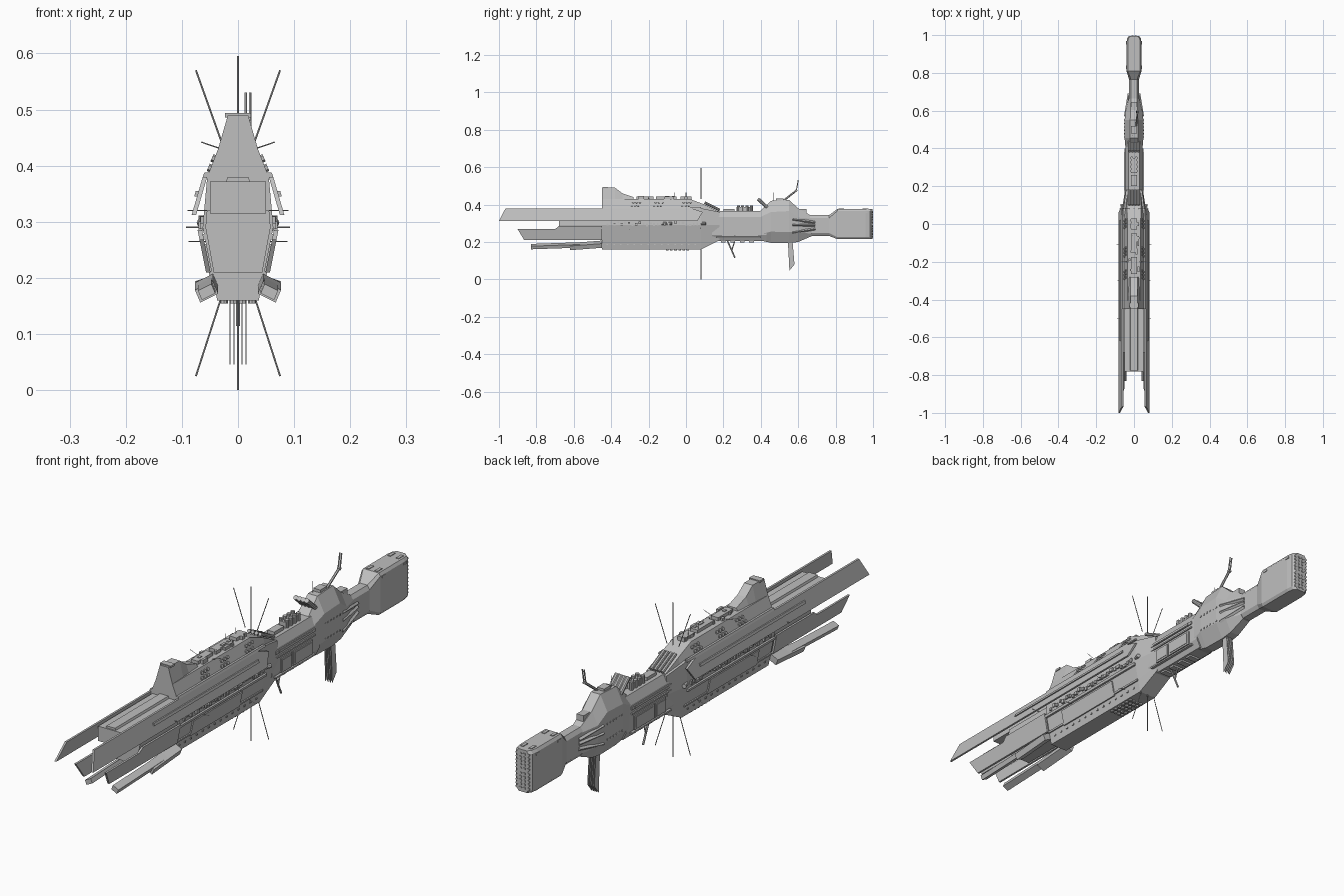
import bpy, bmesh, random
from mathutils import Vector, Matrix

default_cube = bpy.data.objects.get("Cube")
if default_cube:
    bpy.data.objects.remove(default_cube, do_unlink=True)
random.seed(4)

# heights and stations shared by the parts
KEEL, CHINE, WIDEST, SHOULDER, DECK, TOWER = .16, .21, .29, .38, .43, .49
TIP, BOW, MIDSHIP, WAIST, BULGE, NECK, ENGINE, STERN = -1, -.45, .08, .18, .5, .67, .8, 1
SIDES = (-1, 1)

grey = bpy.data.materials.new("hull_grey")
grey.use_nodes = True
shade = (.52, .52, .52, 1)
grey.diffuse_color = shade
grey.node_tree.nodes["Principled BSDF"].inputs["Base Color"].default_value = shade


def hull_width(z):
    """Half width of the hull at a height."""
    below, above, deck = max(WIDEST - z, 0), max(z - WIDEST, 0), max(z - SHOULDER, 0)
    return max(.063 - below * .2 - above * .09 - deck * .3, .018)


def spread(start, stop, count):
    return [start + (stop - start) * i / (count - 1) for i in range(count)]


def finish(name, bm, mirror=False):
    bmesh.ops.recalc_face_normals(bm, faces=bm.faces)
    mesh = bpy.data.meshes.new(name)
    bm.to_mesh(mesh)
    bm.free()
    mesh.materials.append(grey)
    part = bpy.data.objects.new(name, mesh)
    bpy.context.collection.objects.link(part)
    if mirror:
        part.modifiers.new("mirror", 'MIRROR')


def skin(bm, rings):
    """Closed solid through rings of equal point count."""
    loops = [[bm.verts.new(point) for point in ring] for ring in rings]
    for near, far in zip(loops, loops[1:]):
        for i in range(len(near)):
            bm.faces.new((near[i - 1], near[i], far[i], far[i - 1]))
    bm.faces.new(loops[0])
    bm.faces.new(loops[-1])


def loft(name, sections):
    """Each section is a station and its right half profile, bottom to top."""
    bm = bmesh.new()
    skin(bm, [[(w, y, z) for w, z in half] + [(-w, y, z) for w, z in reversed(half)]
              for y, half in sections])
    finish(name, bm)


def hull_profile(heights, scale=1):
    return [(hull_width(z) * scale, z) for z in heights]


def chamfered(width, low, high, cut, rise):
    drop = cut * rise
    return [(width - cut, low), (width, low + drop), (width, high - drop), (width - cut, high)]


def side_plate(name, outline, offset, flare=0, thick=.008):
    """Plate with a (y, z) outline lying on the flank, flaring out downwards."""
    bm = bmesh.new()
    skin(bm, [[(hull_width(z) + offset + depth + flare * (SHOULDER - z), y, z) for y, z in outline]
              for depth in (0, thick)])
    finish(name, bm, True)


def side_strip(name, start, stop, low, height, offset):
    high = low + height
    side_plate(name, [(start, low), (start, high), (stop, high), (stop, low)], offset)


def box(bm, centre, size):
    place = Matrix.Translation(centre) @ Matrix.Diagonal((*size, 1))
    bmesh.ops.create_cube(bm, size=1, matrix=place)


def rod(bm, start, end, radius, sides=6):
    start, end = Vector(start), Vector(end)
    axis = end - start
    turn = axis.to_track_quat('Z', 'Y').to_matrix().to_4x4()
    bmesh.ops.create_cone(bm, cap_ends=True, segments=sides, radius1=radius, radius2=radius,
                          depth=axis.length, matrix=Matrix.Translation((start + end) / 2) @ turn)


# faceted main hull tapering to the waist, with deck and tower on top
hull_levels = (KEEL, CHINE, WIDEST, SHOULDER)
loft("main_hull", [(BOW, hull_profile(hull_levels)), (MIDSHIP, hull_profile(hull_levels)),
                   (WAIST, hull_profile((CHINE, .23, WIDEST, .36), .75))])
loft("upper_deck", [(BOW, hull_profile((SHOULDER, DECK))), (.02, hull_profile((SHOULDER, DECK))),
                    (.1, hull_profile((.37, .4), .8)), (WAIST, hull_profile((.35, .36), .6))])
loft("bridge_tower", [(y, [(hull_width(DECK) * scale, DECK), (.018, top)])
                      for y, scale, top in ((BOW, 1, TOWER), (-.38, .9, TOWER),
                                            (-.34, .8, .46), (-.28, .7, .44))])
loft("waist", [(y, chamfered(.046, .205, .365, .016, 2)) for y in (.14, .43)])

# aft bulge, neck and engine block with a rounded stern
loft("aft_bulge", [(.39, chamfered(.044, CHINE, .36, .02, 1.5)),
                   (.455, chamfered(.05, .195, .42, .03, 2)),
                   (.55, chamfered(.05, .193, .425, .03, 2)),
                   (.6, chamfered(.044, .2, SHOULDER, .025, 2)),
                   (NECK, chamfered(.026, .23, .34, .01, 1.5))])
neck_section = chamfered(.026, .232, .343, .01, 1.5)
loft("engine_neck", [(NECK - .02, neck_section), (ENGINE - .03, neck_section)])
block = (.215, .377, .007, 1.5)
loft("engine_block", [(ENGINE - .035, neck_section)] +
     [(y, chamfered(width, *block)) for y, width in
      ((ENGINE + .01, .04), (STERN - .04, .04), (STERN - .015, .036), (STERN - .004, .024))])

# engine nozzles in two banks on the stern
bm = bmesh.new()
for x in (.008, .024):
    for bank in (.23, .305):
        for z in spread(bank, bank + .056, 5):
            rod(bm, (x, STERN - .03, z), (x, STERN - x * .15, z), .0055, 8)
finish("engine_nozzles", bm, True)

# struts bracing the bulge to the neck
bm = bmesh.new()
for z in (.25, WIDEST, .32):
    rod(bm, (.046, BULGE + .07, z), (.026, NECK + .02, (z + WIDEST) / 2), .007, 4)
finish("neck_struts", bm, True)

# forward prongs, with the deck and core between them
side_plate("upper_prong", [(TIP, .312), (TIP + .035, SHOULDER), (.03, SHOULDER),
                           (.09, .36), (.06, .312)], 0, .2)
side_plate("upper_prong_rib", [(-.62, .345), (-.62, .355), (.02, .355), (.02, .345)], .005, .2)
side_plate("lower_prong", [(-.9, .268), (-.865, CHINE), (BOW, CHINE), (BOW, .285),
                           (-.68, .285), (-.7, .268)], .002)
loft("prong_deck", [(y, [(.05, .315), (.05, .372)]) for y in (-.78, BOW)])
loft("deck_spine", [(y, [(.022, .37), (.018, SHOULDER)]) for y in (-.775, BOW)])
loft("lower_core", [(y, hull_profile((CHINE, WIDEST, .32), .92)) for y in (-.68, BOW)])
bm = bmesh.new()
for start, size in ((-.83, .012), (-.62, .016)):
    skin(bm, [[(.056 + size * (across + up * .3), y, z + size * (up * .7 - across * .5))
               for across, up in ((-1, -1), (1, -1), (1, 1), (-1, 1))]
              for y, z in ((start, .175), (BOW, .188))])
finish("thin_prong", bm, True)

# armour, frames and long ledges on the flanks
side_strip("lower_armour", -.36, -.06, .2, .06, -.003)
side_strip("armour_frame", BOW, MIDSHIP, .268, .01, 0)
side_strip("keel_ledge", BOW, MIDSHIP, .205, .007, -.003)
side_strip("deck_ledge", BOW, MIDSHIP, SHOULDER, .008, 0)
bm = bmesh.new()
for y, length, z, height in ((.225, .065, .26, .055), (.325, .12, .26, .055), (.28, .24, .32, .012)):
    box(bm, (.047, y, z), (.007, length, height))
    box(bm, (.05, y, z), (.005, length * .85, height * .75))
for z in (.225, .3):
    box(bm, (.046, .28, z), (.01, .24, .006))
finish("waist_panels", bm, True)

# machinery in the side trench
bm = bmesh.new()
for y in spread(BOW + .03, MIDSHIP - .02, 26):
    size = [random.uniform(.008, .016) for axis in range(3)]
    box(bm, (hull_width(WIDEST), y, random.uniform(WIDEST, .305)), size)
for y in (-.13, -.1, MIDSHIP):
    rod(bm, (.058, y, .298), (.066, y + .025, .298), .008, 8)
finish("trench_machinery", bm, True)

# clusters of round ports on the deck flanks and the keel
bm = bmesh.new()
for start in (-.29, -.17, -.02):
    for step in range(3):
        for row, z in enumerate((.395, .412)):
            port = Vector((hull_width(z), start + step * .018 + row * .008, z))
            rod(bm, port - Vector((.008, 0, .003)), port + Vector((.004, 0, .002)), .007)
finish("deck_ports", bm, True)
bm = bmesh.new()
for y in spread(-.1, .01, 6):
    for x in (.008, .025):
        rod(bm, (x, y, KEEL + .01), (x, y, KEEL - .006), .007, 8)
finish("keel_ports", bm, True)

# blocks and canisters along the spine
bm = bmesh.new()
for y, z, length in ((-.22, DECK, .09), (-.1, DECK, .1), (0, DECK, .06), (.23, .365, .06),
                     (.31, .375, .08), (BULGE, .42, .04), (.62, .365, .05)):
    box(bm, (0, y, z), (.03, length, .025))
box(bm, (0, BOW + .02, TOWER), (.046, .025, .008))
for block_count in range(18):
    place = (random.uniform(-.026, .026), random.uniform(-.26, .02), DECK + .005)
    box(bm, place, (.01, random.uniform(.01, .03), random.uniform(.008, .022)))
for y in spread(.28, .35, 4):
    for side in SIDES:
        rod(bm, (side * .012, y, .36), (side * .012, y, .395), .008, 8)
finish("spine_blocks", bm)

# angled launcher tubes
bm = bmesh.new()
for x in (.008, .024):
    rod(bm, (x, .45, .37), (x, .385, DECK), .009, 10)
    rod(bm, (x, WAIST, .37), (x, .1, .41), .007, 8)
finish("launcher_tubes", bm, True)

# small hatches on hull, bulge and engine block
bm = bmesh.new()
for y in spread(BOW + .03, .05, 14):
    box(bm, (hull_width(.186), y, .186), (.006, .008, .006))
for y in spread(BULGE - .04, BULGE + .05, 6):
    for z in (.26, .32):
        box(bm, (.05, y, z), (.004, .006, .006))
for y in (ENGINE + .03, STERN - .04):
    box(bm, (.04, y, .36), (.004, .02, .008))
    box(bm, (.018, y, .377), (.012, .03, .005))
finish("engine_and_flank_hatches", bm, True)

# radial antennas around the midship ring
bm = bmesh.new()
for lean in (-1, 0, 1):
    reach = .025 if lean else 0
    for root, end in ((DECK, .595 - reach), (KEEL + .02, reach)):
        rod(bm, (lean * .025, MIDSHIP, root), (lean * .075, MIDSHIP, end), .0016)
finish("radial_antennas", bm)

# short side whiskers
bm = bmesh.new()
for y, z, rise in ((-.5, .32, 0), (-.11, WIDEST, 0), (-.3, .265, 0),
                   (-.2, DECK, .012), (0, .205, -.012)):
    root = hull_width(z) - .005
    rod(bm, (root, y, z), (root + .035, y, z + rise), .0011, 4)
finish("side_whiskers", bm, True)

# jointed sensor mast above the bulge
bm = bmesh.new()
elbow = Vector((.018, .59, .475))
rod(bm, (.012, BULGE + .02, .42), elbow, .005)
rod(bm, elbow - Vector((.006, 0, 0)), elbow + Vector((.006, 0, 0)), .006)
for x in (-.004, .004):
    rod(bm, elbow + Vector((x, 0, 0)), elbow + Vector((x, .01, .055)), .0025)
for y in (-.06, 0, BULGE - .03):
    rod(bm, (-.01, y, .42), (-.01, y, .465), .0015, 4)
finish("sensor_mast", bm)

# radiator fins, landing strut and belly blocks
bm = bmesh.new()
for x in spread(-.014, .014, 5):
    skin(bm, [[(x + side * .001, y, z) for y, z in ((.545, .2), (.57, .2), (.58, .08), (.553, .046))]
              for side in SIDES])
finish("radiator_fins", bm)
bm = bmesh.new()
rod(bm, (0, .22, CHINE), (0, .262, .115), .004)
rod(bm, (0, .262, CHINE), (0, .245, .155), .003)
for y in spread(.2, .35, 4):
    box(bm, (0, y, .205), (.045, .025, .014))
finish("belly_strut", bm)
